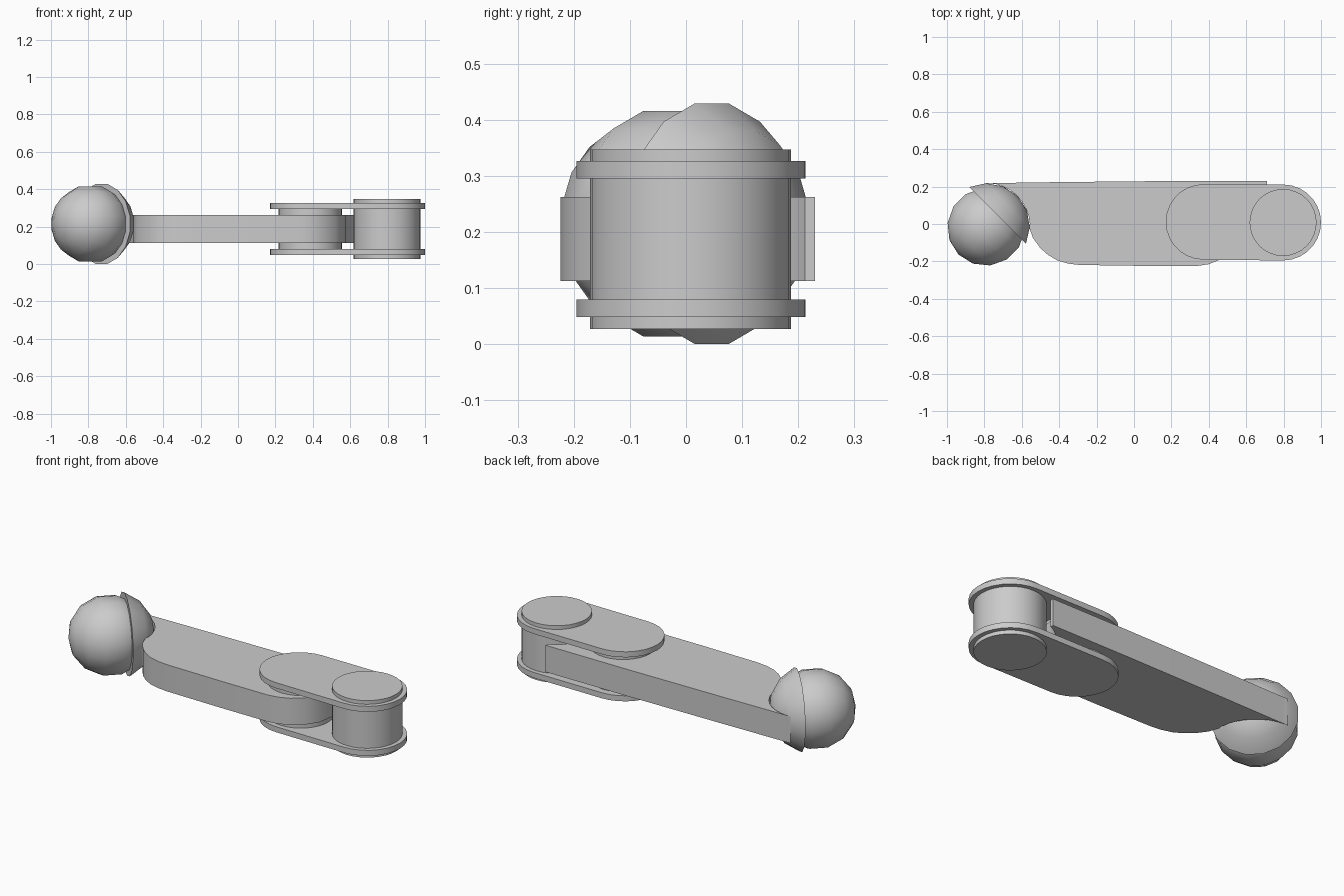
import bpy, bmesh
from math import sin, cos, radians, pi
from mathutils import Vector

if "Cube" in bpy.data.objects:
    bpy.data.objects.remove(bpy.data.objects["Cube"])

BALL = Vector((-0.79, -0.015, 0.2145))     # ball joint centre
HINGE, PIVOT = (0.386, 0.006), (0.797, 0.008)
AXIS = Vector((1, 1, 0)).normalized()      # ball/socket axis
SIDE = Vector((1, -1, 0)).normalized()
UP = Vector((0, 0, 1))


def finish(name, bm):
    bmesh.ops.recalc_face_normals(bm, faces=bm.faces)
    me = bpy.data.meshes.new(name)
    bm.to_mesh(me)
    bm.free()
    for p in me.polygons:
        p.use_smooth = True
    me.set_sharp_from_angle(angle=radians(32))
    ob = bpy.data.objects.new(name, me)
    bpy.context.collection.objects.link(ob)
    return ob


def arc(c, r, a0, a1, n):
    """Points on an arc, angles in degrees, both ends included."""
    return [(c[0] + r * cos(radians(a0 + (a1 - a0) * i / n)),
             c[1] + r * sin(radians(a0 + (a1 - a0) * i / n))) for i in range(n + 1)]


def prism(name, outline, z0, z1):
    bm = bmesh.new()
    face = bm.faces.new([bm.verts.new((x, y, z0)) for x, y in outline])
    ext = bmesh.ops.extrude_face_region(bm, geom=[face])
    top = [v for v in ext["geom"] if isinstance(v, bmesh.types.BMVert)]
    bmesh.ops.translate(bm, verts=top, vec=(0, 0, z1 - z0))
    return finish(name, bm)


def sphere_part(name, r, angles, segs=16):
    """Low-poly sphere section: rings at the given angles from AXIS."""
    bm = bmesh.new()
    for a in angles:
        t = radians(a)
        centre = BALL + AXIS * r * cos(t)
        if sin(t) < 1e-4:
            bm.verts.new(centre)
            continue
        for j in range(segs):
            p = (j + 0.5) * 2 * pi / segs
            bm.verts.new(centre + (SIDE * cos(p) + UP * sin(p)) * r * sin(t))
    bmesh.ops.convex_hull(bm, input=bm.verts[:])
    bmesh.ops.dissolve_limit(bm, angle_limit=radians(0.5), verts=bm.verts[:], edges=bm.edges[:])
    return finish(name, bm)


# Ball joint and the dome socket around its inner side
sphere_part("ball", 0.21, [180 * i / 7 for i in range(8)])
sphere_part("socket_dome", 0.235, [0, 23, 46, 68.5])

# Arm: long bar, scooped around the ball and around the pivot cylinder
arm = [(-0.56, -0.02), (-0.54, -0.075), (-0.50, -0.13), (-0.46, -0.165), (-0.41, -0.195),
       (-0.35, -0.212), (-0.29, -0.219), (0.05, -0.224), (0.34, -0.224), (0.40, -0.215),
       (0.46, -0.19), (0.52, -0.14), (0.56, -0.08)]
arm += arc(PIVOT, 0.222, 180, 113, 8)
arm += [(0.71, 0.23), (0.2, 0.23), (-0.4, 0.224), (-0.8, 0.218)]
arm += arc(BALL, 0.234, 88, 4, 8)
prism("arm", arm, 0.112, 0.262)

# Hinge drum through the arm and pivot cylinder at the far end
prism("hinge_drum", arc(HINGE, 0.17, 0, 348.75, 31), 0.078, 0.296)
prism("pivot_cylinder", arc(PIVOT, 0.179, 0, 348.75, 31), 0.027, 0.347)

# Upper and lower link plates
link = arc((0.372, 0.011), 0.202, 90, 270, 14) + arc(PIVOT, 0.203, -90, 90, 14)
for name, z0, z1 in (("upper_link_plate", 0.295, 0.326), ("lower_link_plate", 0.048, 0.079)):
    prism(name, link, z0, z1)
